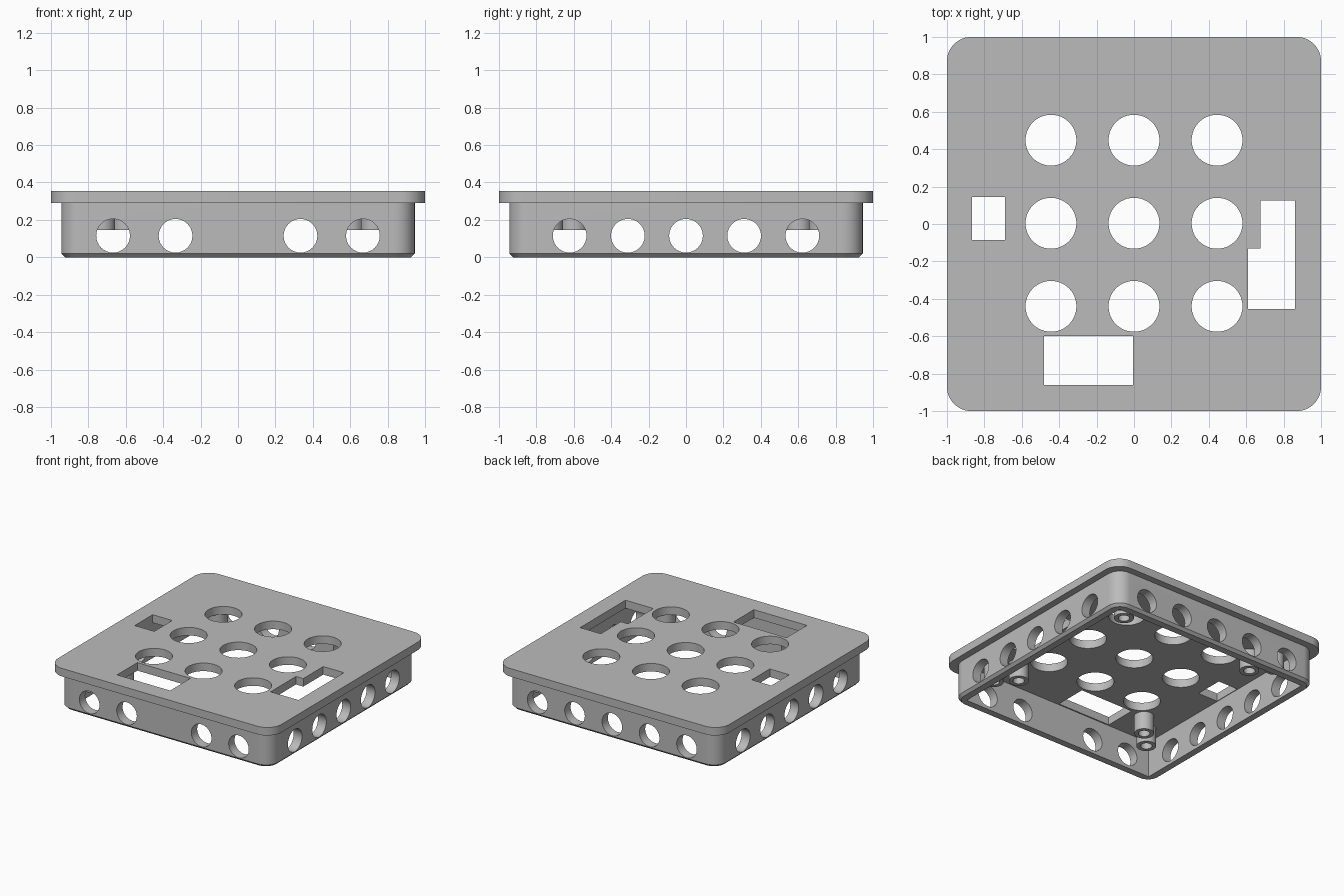
import bpy, bmesh
from math import sin, cos, pi, radians

cube = bpy.data.objects.get("Cube")
if cube:
    bpy.data.objects.remove(cube, do_unlink=True)

grey = bpy.data.materials.new("light_grey_plastic")
grey.use_nodes = True
GREY = (0.5, 0.5, 0.5, 1)
grey.diffuse_color = GREY
grey.node_tree.nodes["Principled BSDF"].inputs["Base Color"].default_value = GREY


def circle(cx, cy, r, n=48):
    return [(cx + r * cos(2 * pi * i / n), cy + r * sin(2 * pi * i / n)) for i in range(n)]


def rect(x0, x1, y0, y1):
    return [(x0, y0), (x1, y0), (x1, y1), (x0, y1)]


def rounded_square(half, r, steps=12):
    pts = []
    for k, (sx, sy) in enumerate([(1, 1), (-1, 1), (-1, -1), (1, -1)]):
        for i in range(steps + 1):
            a = pi / 2 * (k + i / steps)
            pts.append((sx * (half - r) + r * cos(a), sy * (half - r) + r * sin(a)))
    return pts


def loft(bm, layers, place=lambda x, y, z: (x, y, z)):
    """Closed solid through outlines given as (points, height)."""
    rings = [[bm.verts.new(place(x, y, z)) for x, y in pts] for pts, z in layers]
    bm.faces.new(rings[0][::-1])
    bm.faces.new(rings[-1])
    for low, high in zip(rings, rings[1:]):
        for i in range(len(low)):
            j = (i + 1) % len(low)
            bm.faces.new((low[i], low[j], high[j], high[i]))


def prism(bm, pts, z0, z1, **kw):
    loft(bm, [(pts, z0), (pts, z1)], **kw)


def finish(bm, name):
    bmesh.ops.recalc_face_normals(bm, faces=bm.faces)
    mesh = bpy.data.meshes.new(name)
    bm.to_mesh(mesh)
    bm.free()
    mesh.materials.append(grey)
    ob = bpy.data.objects.new(name, mesh)
    bpy.context.collection.objects.link(ob)
    return ob


def select(ob):
    bpy.ops.object.select_all(action='DESELECT')
    ob.select_set(True)
    bpy.context.view_layer.objects.active = ob


def cut(ob, bm):
    cutter = finish(bm, "cutter")
    cutter.hide_render = True
    mod = ob.modifiers.new("cut", 'BOOLEAN')
    mod.operation, mod.solver, mod.object = 'DIFFERENCE', 'EXACT', cutter
    select(ob)
    bpy.ops.object.modifier_apply(modifier=mod.name)
    bpy.data.objects.remove(cutter, do_unlink=True)


def smooth(ob):
    select(ob)
    bpy.ops.object.shade_smooth_by_angle(angle=radians(30))


PLATE_LOW, PLATE_TOP = 0.29, 0.355

# Top plate with nine round holes and three ports
bm = bmesh.new()
prism(bm, rounded_square(1, 0.13), PLATE_LOW, PLATE_TOP)
plate = finish(bm, "top_plate")
bm = bmesh.new()
ports = [circle(0.444 * i, 0.004 + 0.444 * j, 0.136) for i in (-1, 0, 1) for j in (-1, 0, 1)]
ports += [
    rect(-0.865, -0.69, -0.085, 0.145),
    rect(-0.48, -0.005, -0.86, -0.6),
    [(0.61, -0.455), (0.86, -0.455), (0.86, 0.125), (0.675, 0.125), (0.675, -0.13), (0.61, -0.13)],
]
for pts in ports:
    prism(bm, pts, 0.2, 0.5)
cut(plate, bm)
smooth(plate)

# Skirt wall with chamfered lower edge, hollow inside
WALL, INNER = 0.945, 0.87
bm = bmesh.new()
loft(bm, [(rounded_square(WALL - 0.02, 0.09), 0),
          (rounded_square(WALL, 0.11), 0.02),
          (rounded_square(WALL, 0.11), PLATE_LOW)])
skirt = finish(bm, "skirt_wall")
bm = bmesh.new()
prism(bm, rect(-INNER, INNER, -INNER, INNER), -0.1, 0.5)
cut(skirt, bm)

# Round side holes: five per wall, the front one without its middle hole
bm = bmesh.new()
for side in (-1, 1):
    for i in range(-2, 3):
        prism(bm, circle(0.311 * i, 0.115, 0.09), 0.8, 1.1,
              place=lambda u, v, w: (side * w, u, v))
        if i or side > 0:
            prism(bm, circle(0.334 * i, 0.115, 0.09), 0.8, 1.1,
                  place=lambda u, v, w: (u, side * w, v))
cut(skirt, bm)
smooth(skirt)

# Paired hollow screw posts under each corner
for sx, x_name in ((-1, "right"), (1, "left")):
    for sy, y_name in ((-1, "front"), (1, "back")):
        for d, d_name in ((0.6, "inner"), (0.73, "outer")):
            bm = bmesh.new()
            prism(bm, circle(sx * d, sy * d, 0.073, 32), 0.145, PLATE_LOW)
            post = finish(bm, f"{y_name}_{x_name}_{d_name}_post")
            bm = bmesh.new()
            prism(bm, circle(sx * d, sy * d, 0.042, 32), 0.1, 0.4)
            cut(post, bm)
            smooth(post)
